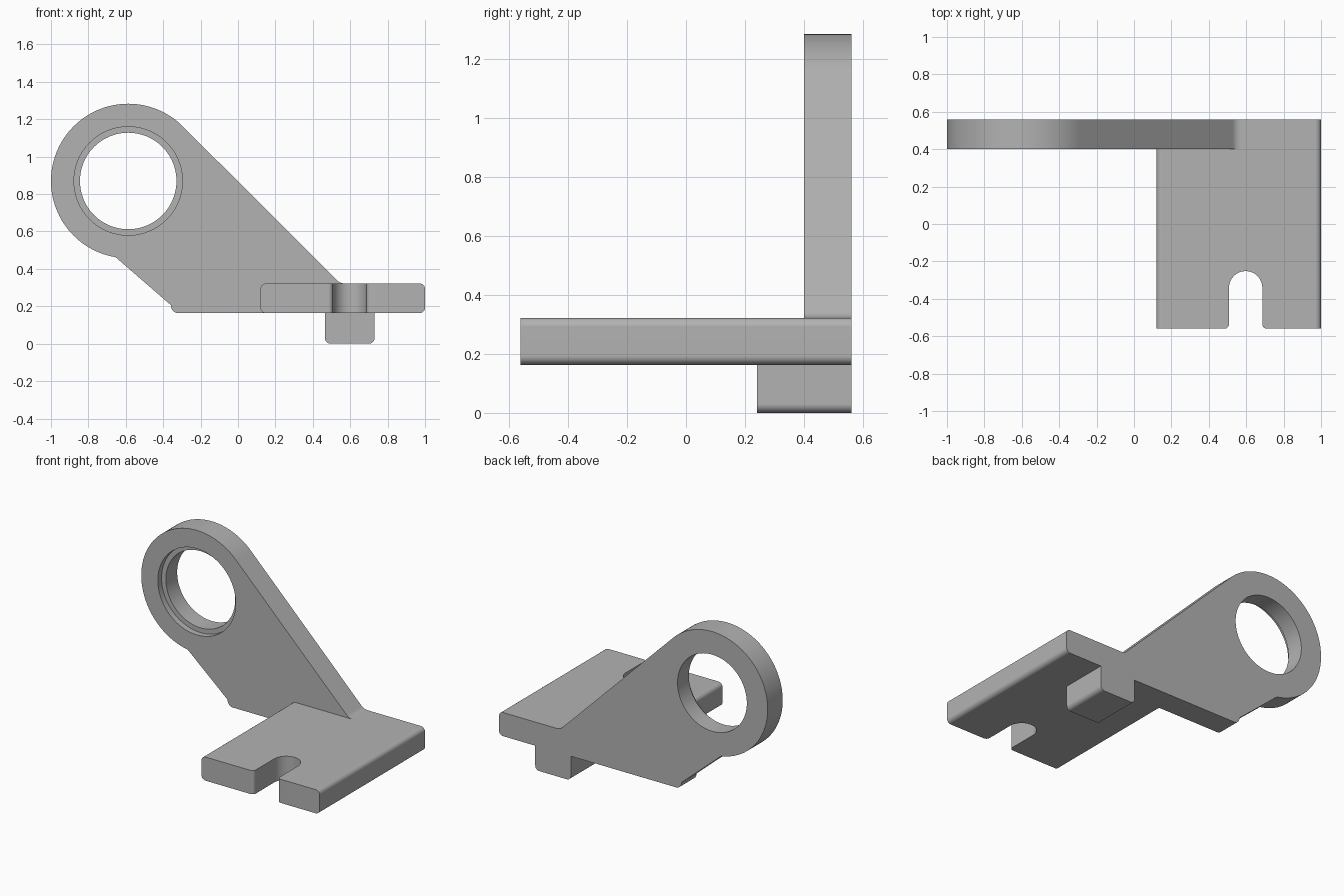
import bpy, bmesh, math
from mathutils import Vector

cube = bpy.data.objects.get("Cube")
if cube:
    bpy.data.objects.remove(cube, do_unlink=True)

grey = bpy.data.materials.new("plain grey")
grey.use_nodes = True
COLOUR = (0.45, 0.45, 0.45, 1)
grey.diffuse_color = COLOUR
grey.node_tree.nodes["Principled BSDF"].inputs["Base Color"].default_value = COLOUR


def arc(cx, cy, r, start, end, n):
    """Points along an arc, angles in degrees."""
    angles = [math.radians(start + (end - start) * i / n) for i in range(n + 1)]
    return [(cx + r * math.cos(a), cy + r * math.sin(a)) for a in angles]


def rounded(corners, n=6):
    """Outline from (x, y, radius) corners, each filleted by its radius."""
    out = []
    for i, (x, y, r) in enumerate(corners):
        p = Vector((x, y))
        if r == 0:
            out.append((x, y))
            continue
        a = (Vector(corners[i - 1][:2]) - p).normalized()
        b = (Vector(corners[(i + 1) % len(corners)][:2]) - p).normalized()
        half = a.angle(b) / 2
        centre = p + (a + b).normalized() * (r / math.sin(half))
        start = p + a * (r / math.tan(half)) - centre
        end = p + b * (r / math.tan(half)) - centre
        sweep = math.atan2(start.x * end.y - start.y * end.x, start.dot(end))
        first = math.degrees(math.atan2(start.y, start.x))
        out += arc(centre.x, centre.y, r, first, first + math.degrees(sweep), n)
    return out


def prism(name, outline, axis, lo, hi):
    """Extrude an outline along y (outline in x, z) or z (outline in x, y)."""
    bm = bmesh.new()
    place = (lambda u, v, d: (u, d, v)) if axis == "y" else (lambda u, v, d: (u, v, d))
    face = bm.faces.new([bm.verts.new(place(u, v, lo)) for u, v in outline])
    ext = bmesh.ops.extrude_face_region(bm, geom=[face])
    verts = [g for g in ext["geom"] if isinstance(g, bmesh.types.BMVert)]
    bmesh.ops.translate(bm, verts=verts, vec=place(0, 0, hi - lo))
    bmesh.ops.recalc_face_normals(bm, faces=bm.faces)
    mesh = bpy.data.meshes.new(name)
    bm.to_mesh(mesh)
    bm.free()
    mesh.materials.append(grey)
    obj = bpy.data.objects.new(name, mesh)
    bpy.context.collection.objects.link(obj)
    return obj


def combine(target, other, operation):
    """Apply a boolean and discard the second solid."""
    bpy.context.view_layer.objects.active = target
    mod = target.modifiers.new("boolean", "BOOLEAN")
    mod.operation, mod.solver, mod.object = operation, "EXACT", other
    bpy.ops.object.modifier_apply(modifier=mod.name)
    bpy.data.objects.remove(other, do_unlink=True)


BACK, ARM_FRONT = 0.56, 0.40
LOW, TOP = 0.163, 0.322
CX, CZ = -0.587, 0.87

# Base plate with rounded long edges
plate = prism("base_plate", rounded([
    (0.12, LOW, 0.03), (1.0, LOW, 0.03), (1.0, TOP, 0.03), (0.12, TOP, 0.03)]),
    "y", -BACK, BACK)

# Open slot in the front of the plate, with a rounded mouth
mouth = rounded([(0.40, -0.70, 0), (0.80, -0.70, 0), (0.80, -BACK, 0),
                 (0.686, -BACK, 0.025), (0.686, -0.341, 0)])
end = arc(0.597, -0.341, 0.089, 0, 180, 32)[1:]
left = [(1.194 - x, y) for x, y in reversed(mouth[2:-1])]
combine(plate, prism("slot_cutter", mouth + end + left, "z", 0, 0.6), "DIFFERENCE")

# Upright arm: a round eye with tangent edge sloping down to the plate
arm_outline = rounded([(-0.361, LOW, 0.04), (0.75, LOW, 0), (0.75, TOP, 0), (0.546, TOP, 0.06),
                       (CX + 0.292, CZ + 0.292, 0)])
arm_outline += arc(CX, CZ, 0.413, 45, 260.6, 72)[1:]
arm = prism("upright_arm", arm_outline, "y", ARM_FRONT, BACK)

# Through bore and shallow front counterbore
for radius, depth in ((0.258, 0.4), (0.29, 0.04)):
    circle = arc(CX, CZ, radius, 0, 360, 96)[:-1]
    combine(arm, prism("bore_cutter", circle, "y", ARM_FRONT - 0.1, ARM_FRONT + depth), "DIFFERENCE")

# Foot block under the rear of the plate
foot = prism("foot_block", rounded([
    (0.465, 0, 0.03), (0.73, 0, 0.03), (0.73, 0.24, 0), (0.465, 0.24, 0)]),
    "y", 0.24, BACK)

# Join the parts into one solid
combine(plate, arm, "UNION")
combine(plate, foot, "UNION")
plate.name = "bracket"

# Smooth curved walls, crisp flat faces
bpy.ops.object.select_all(action="DESELECT")
plate.select_set(True)
bpy.context.view_layer.objects.active = plate
bpy.ops.object.shade_smooth_by_angle(angle=math.radians(30))
plate.modifiers.new("flat_normals", "WEIGHTED_NORMAL").keep_sharp = True
